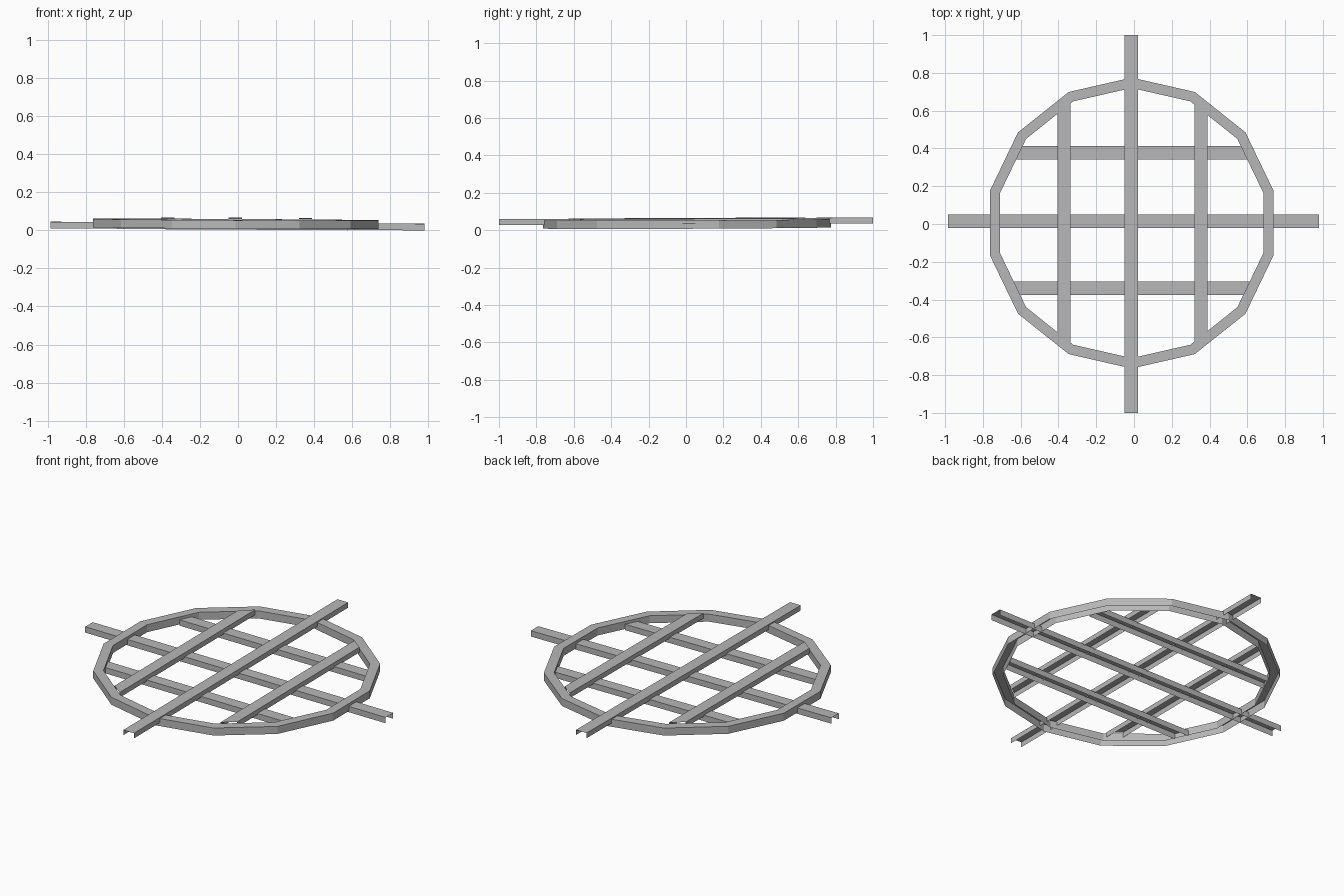
import bpy
import bmesh
import math
from mathutils import Vector

default = bpy.data.objects.get("Cube")
if default:
    bpy.data.objects.remove(default, do_unlink=True)

steel = bpy.data.materials.new("grey steel")
steel.use_nodes = True
GREY = (0.48, 0.48, 0.48, 1)
steel.diffuse_color = GREY
steel.node_tree.nodes["Principled BSDF"].inputs["Base Color"].default_value = GREY

SIDES = 14
CENTRE = Vector((-0.012, 0.005, 0))
OUTER, INNER = 0.77, 0.715


def ring_point(i, radius, z):
    a = math.pi / 2 + math.tau * i / SIDES
    return CENTRE + Vector((radius * math.cos(a), radius * math.sin(a), z))


def finish(name, bm):
    # The whole grate leans very slightly
    for v in bm.verts:
        v.co.z += 0.0045 * v.co.y - 0.0055 * v.co.x
    mesh = bpy.data.meshes.new(name)
    bm.to_mesh(mesh)
    bm.free()
    mesh.materials.append(steel)
    bpy.context.collection.objects.link(bpy.data.objects.new(name, mesh))


def channel(name, axis, side, start, end, z, trimmed=False):
    """Downward-open channel along an axis; side and z are (low, high)."""
    bm = bmesh.new()
    profile = [(side[0], z[0]), (side[0], z[1]), (side[1], z[1]), (side[1], z[0])]
    rows = []
    for along in (start, end):
        rows.append([bm.verts.new((along, s, h) if axis == "x" else (s, along, h))
                     for s, h in profile])
    for i in range(3):
        quad = [rows[0][i], rows[0][i + 1], rows[1][i + 1], rows[1][i]]
        bm.faces.new(quad if axis == "y" else quad[::-1])
    if trimmed:
        # Cut the ends to follow the inside of the ring
        for i in range(SIDES):
            a, b = ring_point(i, INNER, 0), ring_point(i + 1, INNER, 0)
            mid = (a + b) / 2
            bmesh.ops.bisect_plane(bm, geom=bm.verts[:] + bm.edges[:] + bm.faces[:],
                                   plane_co=mid, plane_no=mid - CENTRE,
                                   clear_outer=True)
    finish(name, bm)


# Ring: hollow underneath, with outer wall, top and inner wall
bm = bmesh.new()
low, high = 0.012, 0.0565
section = [(OUTER, low), (OUTER, high), (INNER, high), (INNER, low)]
loops = [[bm.verts.new(ring_point(i, r, z)) for r, z in section] for i in range(SIDES)]
for i in range(SIDES):
    here, there = loops[i], loops[(i + 1) % SIDES]
    for k in range(3):
        bm.faces.new((here[k], there[k], there[k + 1], here[k + 1]))
finish("ring", bm)

# Lower bars, running across
lower = (0.0055, 0.04)
channel("cross_bar_middle", "x", (-0.02, 0.05), -0.985, 0.98, lower)
channel("cross_bar_back", "x", (0.342, 0.412), -0.9, 0.9, lower, True)
channel("cross_bar_front", "x", (-0.375, -0.305), -0.9, 0.9, lower, True)

# Upper bars, running front to back
upper = (0.033, 0.0635)
channel("long_bar_middle", "y", (-0.05, 0.02), -1, 1, upper)
channel("long_bar_right", "y", (-0.405, -0.335), -0.9, 0.9, upper, True)
channel("long_bar_left", "y", (0.32, 0.39), -0.9, 0.9, upper, True)
